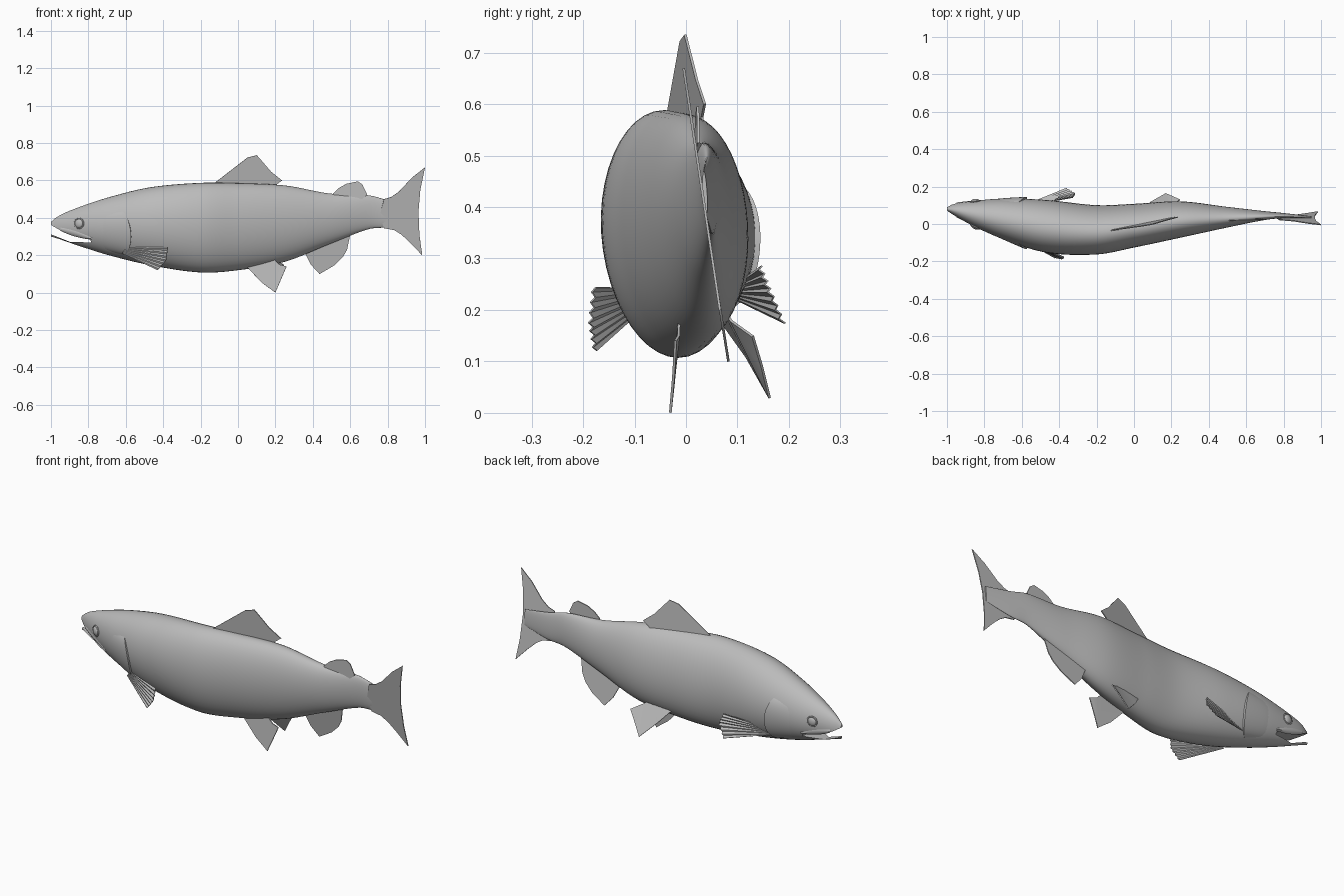
import bpy, bmesh, math
from mathutils import Vector

cube = bpy.data.objects.get("Cube")
if cube:
    bpy.data.objects.remove(cube, do_unlink=True)

grey = bpy.data.materials.new("plain grey")
grey.use_nodes = True
COLOUR = (0.5, 0.5, 0.5, 1)
grey.diffuse_color = COLOUR
grey.node_tree.nodes["Principled BSDF"].inputs["Base Color"].default_value = COLOUR

# Body stations: x, top z, bottom z, left edge y, right edge y
STATIONS = [
    (-1, .378, .3, .092, .072), (-.96, .41, .288, .108, .045),
    (-.85, .457, .25, .124, -.015), (-.69, .51, .2, .136, -.085),
    (-.47, .563, .147, .128, -.152), (-.2, .587, .108, .1, -.162),
    (0, .585, .12, .107, -.125), (.25, .573, .165, .12, -.072),
    (.49, .53, .26, .092, -.02), (.7, .52, .34, .068, .022),
    (.8, .495, .35, .058, .032), (.95, .47, .385, .041, .033),
]
ROLL = -.06


def slope(i, k):
    a, b = STATIONS[max(i - 1, 0)], STATIONS[min(i + 1, len(STATIONS) - 1)]
    return (b[k] - a[k]) / (b[0] - a[0])


def section(x):
    """Smoothly interpolated top, bottom, left and right at x."""
    i = 0
    while i < len(STATIONS) - 2 and x > STATIONS[i + 1][0]:
        i += 1
    p, q = STATIONS[i], STATIONS[i + 1]
    h = q[0] - p[0]
    t = (x - p[0]) / h
    s = t * t * (3 - 2 * t)
    return [p[k] + (q[k] - p[k]) * s
            + h * t * (1 - t) * ((1 - t) * slope(i, k) - t * slope(i + 1, k))
            for k in range(1, 5)]


def skin(x, a, off=0.0):
    """Point on the body at x and angle a (0 = left, pi = right)."""
    top, bot, left, right = section(x)
    rise = (top - bot) / 2 + off
    half = (left - right) / 2 + off
    z = rise * math.sin(a)
    return Vector((x, (left + right) / 2 + half * math.cos(a) + ROLL * z,
                   (top + bot) / 2 + z))


def angle_at(x, z):
    top, bot = section(x)[:2]
    return math.asin(max(-1, min(1, (2 * z - top - bot) / (top - bot))))


def finish(name, bm, smooth=40):
    bmesh.ops.recalc_face_normals(bm, faces=bm.faces)
    mesh = bpy.data.meshes.new(name)
    bm.to_mesh(mesh)
    bm.free()
    obj = bpy.data.objects.new(name, mesh)
    bpy.context.collection.objects.link(obj)
    mesh.materials.append(grey)
    activate(obj)
    bpy.ops.object.shade_smooth_by_angle(angle=math.radians(smooth))
    return obj


def activate(obj):
    bpy.ops.object.select_all(action='DESELECT')
    obj.select_set(True)
    bpy.context.view_layer.objects.active = obj


def grid(rows, closed=False):
    bm = bmesh.new()
    vs = [[bm.verts.new(p) for p in row] for row in rows]
    n = len(vs[0])
    for r, s in zip(vs, vs[1:]):
        for j in range(n if closed else n - 1):
            k = (j + 1) % n
            bm.faces.new((r[j], r[k], s[k], s[j]))
    if closed:
        bm.faces.new(vs[0])
        bm.faces.new(vs[-1])
    return bm


# Body
RINGS, SIDES = 80, 44
body = finish("body", grid(
    [[skin(-1 + 1.95 * i / RINGS, math.tau * j / SIDES) for j in range(SIDES)]
     for i in range(RINGS + 1)], closed=True))

# Open mouth, cut as a wedge through the snout
MOUTH = [(-1.05, .37), (-1, .362), (-.95, .333), (-.87, .315), (-.79, .285),
         (-.785, .268), (-.9, .272), (-1, .312), (-1.05, .33)]
cutter = finish("mouth_cutter", grid(
    [[(x, y, z) for x, z in MOUTH] for y in (-.4, .4)], closed=True))
cutter.hide_render = True
mod = body.modifiers.new("mouth", 'BOOLEAN')
mod.operation = 'DIFFERENCE'
mod.solver = 'EXACT'
mod.object = cutter
activate(body)
bpy.ops.object.modifier_apply(modifier=mod.name)
bpy.data.objects.remove(cutter, do_unlink=True)
bpy.ops.object.shade_smooth_by_angle(angle=math.radians(40))


def side_angle(a, side):
    return a if side > 0 else math.pi - a


# Gill covers, lips and eyes on both sides
for side, word in ((1, "left"), (-1, "right")):
    rows = []
    for i in range(25):
        t = i / 12 - 1
        a = side_angle(-.3 + .82 * t, side)
        edge = -.572 - .05 * t * t
        lift = 1 - t ** 4
        row = [skin(-.76 + (edge + .76) * u / 8, a, -.003 + .013 * lift * u / 8)
               for u in range(9)]
        rows.append(row + [skin(edge + .003, a, -.012)])
    finish(word + "_gill_cover", grid(rows))

    rows = []
    for i in range(13):
        u = i / 12
        x = -.95 + .17 * u
        mid = .34 - .052 * u
        tall = .004 + .013 * math.sin(math.pi * (.15 + .8 * u))
        rows.append([skin(x, side_angle(angle_at(x, mid + tall * v), side),
                          .006 * (1 - v * v) - .002)
                     for v in (-1, -.7, 0, .7, 1)])
    finish(word + "_upper_lip", grid(rows))

    ex, ez = -.85, .37
    a = side_angle(angle_at(ex, ez), side)
    spot = skin(ex, a)
    run = skin(ex + .02, a) - skin(ex - .02, a)
    turn = math.atan2(run.y, run.x)
    bpy.ops.mesh.primitive_uv_sphere_add(
        segments=24, ring_count=14, radius=.024, location=spot, rotation=(0, 0, turn))
    eye = bpy.context.object
    eye.name = word + "_eye"
    eye.scale = (1, .5, 1)
    bpy.ops.mesh.primitive_torus_add(
        major_segments=28, minor_segments=8, major_radius=.026, minor_radius=.004,
        location=spot, rotation=(math.pi / 2, 0, turn))
    rim = bpy.context.object
    rim.name = word + "_eye_rim"
    for obj in (eye, rim):
        obj.data.materials.append(grey)
        activate(obj)
        bpy.ops.object.shade_smooth()


def thin_fin(name, points, thick=.005):
    bm = bmesh.new()
    bm.faces.new([bm.verts.new(p) for p in points])
    bmesh.ops.triangulate(bm, faces=bm.faces)
    bmesh.ops.recalc_face_normals(bm, faces=bm.faces)
    bmesh.ops.solidify(bm, geom=bm.faces[:], thickness=thick)
    return finish(name, bm)


def upright_fin(name, outline, plane):
    thin_fin(name, [(x, plane(x, z), z) for x, z in outline])


# Fins along the middle
upright_fin("dorsal_fin",
            [(-.14, .54), (-.13, .583), (-.02, .668), (.05, .722), (.1, .735),
             (.135, .695), (.175, .648), (.235, .6), (.2, .575), (.2, .53)],
            lambda x, z: -.008 + .2 * x - .08 * (z - .6))
upright_fin("adipose_fin",
            [(.5, .49), (.51, .532), (.54, .56), (.58, .582), (.64, .595),
             (.665, .578), (.69, .525), (.65, .523), (.65, .49)],
            lambda x, z: .024 + .03 * (x - .6))
upright_fin("tail_fin",
            [(.78, .5), (.82, .512), (.86, .54), (.93, .615), (1, .67), (.975, .55),
             (.965, .435), (.97, .31), (.985, .2), (.92, .268), (.875, .31),
             (.835, .335), (.78, .345), (.76, .42)],
            lambda x, z: .034 - .15 * (z - .43))
upright_fin("anal_fin",
            [(.36, .26), (.355, .22), (.39, .15), (.436, .1), (.516, .147),
             (.56, .19), (.583, .23), (.6, .31), (.58, .35)],
            lambda x, z: .085 - .16 * (z - .1))

# Pelvic fins
thin_fin("right_pelvic_fin",
         [(.04, -.01, .18), (.05, -.015, .135), (.125, -.022, .055), (.2, -.028, 0),
          (.23, -.022, .07), (.26, -.018, .14), (.22, -.012, .15), (.18, -.01, .19)])
thin_fin("left_pelvic_fin",
         [(.03, .07, .18), (.09, .12, .11), (.17, .165, .03), (.205, .15, .09),
          (.245, .132, .15), (.19, .09, .18), (.14, .07, .21)])


def rayed_fin(name, root, tips, rays=14):
    """Rippled fan from a short root line to a curved tip line."""
    a, b = map(Vector, root)
    p, q, r = map(Vector, tips)
    rows = []
    for i in range(rays + 1):
        t = i / rays
        start = a.lerp(b, t)
        end = p.lerp(q, 2 * t) if t < .5 else q.lerp(r, 2 * t - 1)
        ripple = Vector((0, .004 * (-1) ** i, 0))
        rows.append([start.lerp(end, s) + ripple * s for s in (0, .35, .7, 1)])
    bm = grid(rows)
    bmesh.ops.recalc_face_normals(bm, faces=bm.faces)
    bmesh.ops.solidify(bm, geom=bm.faces[:], thickness=.003)
    finish(name, bm, 25)


# Pectoral fins
rayed_fin("right_pectoral_fin", [(-.62, -.075, .21), (-.6, -.08, .242)],
          [(-.43, -.178, .12), (-.385, -.187, .175), (-.375, -.18, .245)])
rayed_fin("left_pectoral_fin", [(-.59, .1, .22), (-.57, .1, .25)],
          [(-.36, .19, .175), (-.315, .165, .235), (-.33, .145, .285)])
